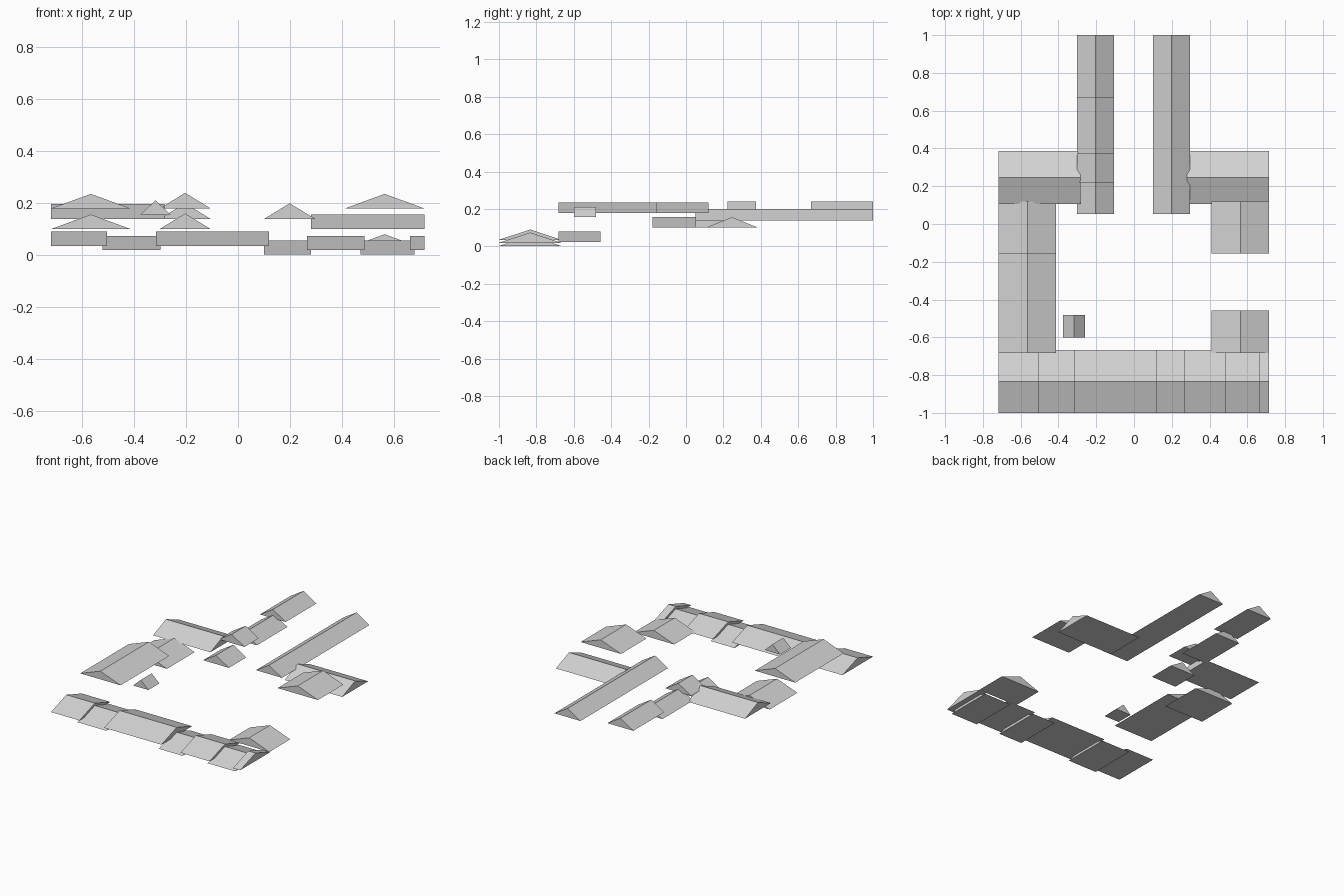
import bpy

if "Cube" in bpy.data.objects:
    bpy.data.objects.remove(bpy.data.objects["Cube"])

grey = bpy.data.materials.new("roof_grey")
grey.diffuse_color = (0.65, 0.65, 0.65, 1)
grey.use_nodes = True
grey.node_tree.nodes["Principled BSDF"].inputs["Base Color"].default_value = grey.diffuse_color


def gable_roof(name, x, y, z, ridge):
    """Closed gabled prism spanning x, y and z ranges; ridge runs along 'x' or 'y'."""
    across, along = (y, x) if ridge == "y_to_x" or ridge == "x" else (x, y)
    profile = [(across[0], z[0]), (across[1], z[0]), (sum(across) / 2, z[1])]
    verts = []
    for end in along:
        for a, h in profile:
            verts.append((end, a, h) if ridge == "x" else (a, end, h))
    faces = [(0, 2, 1), (3, 4, 5), (0, 1, 4, 3), (1, 2, 5, 4), (2, 0, 3, 5)]
    if ridge == "y":
        faces = [f[::-1] for f in faces]
        # end caps and sides point outwards once the axes are swapped
    mesh = bpy.data.meshes.new(name)
    mesh.from_pydata(verts, [], faces)
    mesh.materials.append(grey)
    mesh.update()
    bpy.context.collection.objects.link(bpy.data.objects.new(name, mesh))


# Front terrace: stepped roofs, lower ones tucked under their neighbours
terrace = [(-0.718, -0.502, 0.035), (-0.52, -0.298, 0.019), (-0.315, 0.119, 0.035),
           (0.10, 0.28, 0.002), (0.264, 0.485, 0.019), (0.47, 0.678, 0.002),
           (0.661, 0.716, 0.019)]
for i, (x0, x1, z) in enumerate(terrace):
    gable_roof(f"front_terrace_roof_{i + 1}", (x0, x1), (-1, -0.667), (z, z + 0.055), "x")

# Side wings
left, right = (-0.718, -0.412), (0.41, 0.716)
gable_roof("left_wing_front_roof", left, (-0.683, -0.157), (0.179, 0.235), "y")
gable_roof("left_wing_rear_roof", left, (-0.18, 0.119), (0.10, 0.156), "y")
gable_roof("right_wing_front_roof", right, (-0.683, -0.457), (0.024, 0.08), "y")
gable_roof("right_wing_rear_roof", right, (-0.157, 0.119), (0.179, 0.235), "y")

# Back cross roofs
gable_roof("left_back_roof", (-0.718, -0.283), (0.105, 0.386), (0.139, 0.196), "x")
gable_roof("right_back_roof", (0.28, 0.716), (0.105, 0.386), (0.10, 0.156), "x")

# Rear left row of stepped roofs and rear right long roof
rear_row = [(0.052, 0.24, 0.10), (0.221, 0.374, 0.179),
            (0.355, 0.685, 0.139), (0.667, 1.0, 0.179)]
for i, (y0, y1, z) in enumerate(rear_row):
    gable_roof(f"rear_row_roof_{i + 1}", (-0.301, -0.105), (y0, y1), (z, z + 0.06), "y")
gable_roof("rear_long_roof", (0.10, 0.297), (0.052, 1.0), (0.139, 0.199), "y")

# Courtyard hut
gable_roof("courtyard_roof", (-0.375, -0.259), (-0.60, -0.482), (0.156, 0.21), "y")
